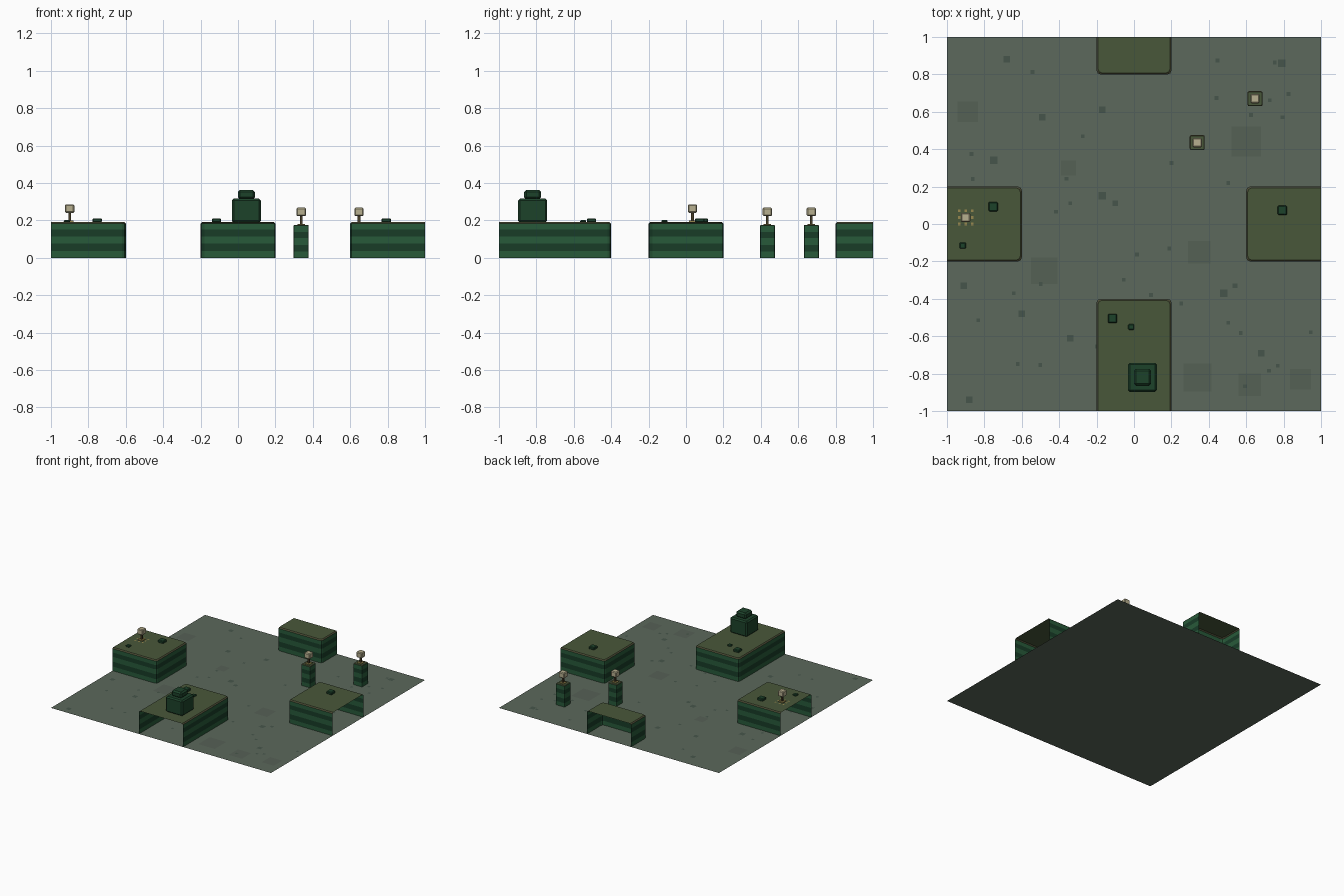
import bpy, bmesh, math, random
from mathutils import Matrix, Vector

if "Cube" in bpy.data.objects:
    bpy.data.objects.remove(bpy.data.objects["Cube"])

random.seed(4)


def material(name, r, g, b):
    # display colours (0-255) converted to linear
    m = bpy.data.materials.new(name)
    m.diffuse_color = [(c / 255) ** 2.2 for c in (r, g, b)] + [1]
    m.use_nodes = True
    m.node_tree.nodes["Principled BSDF"].inputs["Base Color"].default_value = m.diffuse_color
    return m


GROUND = material("stone_floor", 92, 104, 92)
PANEL = material("stone_panel", 86, 97, 86)
SPECK = material("stone_speck", 72, 86, 76)
DARK = material("dark_green", 30, 62, 44)
GREEN = material("mid_green", 44, 90, 60)
MOSS = material("moss_top", 74, 88, 60)
RIM = material("earth_rim", 80, 80, 58)
BLOCK = material("tower_green", 34, 68, 46)
CREAM = material("lamp_cream", 182, 174, 142)
BROWN = material("post_brown", 72, 62, 42)
GOLD = material("gold_trim", 150, 135, 80)


def make_object(name, bm, mats):
    me = bpy.data.meshes.new(name)
    bm.to_mesh(me)
    bm.free()
    for m in mats:
        me.materials.append(m)
    ob = bpy.data.objects.new(name, me)
    bpy.context.collection.objects.link(ob)
    return ob


def box(name, x, y, z0, z1, w, mat, bevel=0.0):
    bm = bmesh.new()
    bmesh.ops.create_cube(bm, size=1, matrix=Matrix.Translation((x, y, (z0 + z1) / 2))
                          @ Matrix.Diagonal((w, w, z1 - z0, 1)))
    if bevel:
        bmesh.ops.bevel(bm, geom=bm.edges[:], offset=bevel, segments=1, affect='EDGES')
    return make_object(name, bm, [mat])


def corner(cx, cy, r, start):
    return [(cx + r * math.cos(start + a * math.pi / 4), cy + r * math.sin(start + a * math.pi / 4))
            for a in range(3)]


def outline(hw, depth, r, inset, closed):
    # rectangle from y=0 to y=depth; open outlines keep the y=0 side on the tile border
    h, d = hw - inset, depth - inset
    far = corner(h - r, d - r, r, 0) + corner(-h + r, d - r, r, math.pi / 2)
    if closed:
        return far + corner(-h + r, inset + r, r, math.pi) + corner(h - r, inset + r, r, 1.5 * math.pi)
    return [(h, 0)] + far + [(-h, 0)]


def banded_block(name, hw, depth, height, r, frame, closed=False):
    # walls in coloured layers with a softened top edge and a mossy lid
    f = height / 0.19
    e = r * 0.4
    levels = [(0, 0), (0.035 * f, 0), (0.075 * f, 0), (0.115 * f, 0), (0.15 * f, 0),
              (height - e, 0), (height, e)]
    bands = [1, 0, 1, 0, 1, 2]
    bm = bmesh.new()
    rings = [[bm.verts.new(frame @ Vector((x, y, z))) for x, y in outline(hw, depth, r, i, closed)]
             for z, i in levels]
    for k, b in enumerate(bands):
        lo, hi = rings[k], rings[k + 1]
        n = len(lo)
        for j in range(n if closed else n - 1):
            q = (j + 1) % n
            bm.faces.new((lo[j], lo[q], hi[q], hi[j])).material_index = b
    bm.faces.new(rings[-1]).material_index = 3
    return make_object(name, bm, [DARK, GREEN, RIM, MOSS])


# Floor tile
bm = bmesh.new()
bmesh.ops.create_grid(bm, x_segments=1, y_segments=1, size=1)
make_object("floor", bm, [GROUND])


# Flat floor markings: large panels and scattered specks
def flat_squares(name, spots, z, mat):
    bm = bmesh.new()
    for x, y, s in spots:
        bmesh.ops.create_grid(bm, x_segments=1, y_segments=1, size=s / 2,
                              matrix=Matrix.Translation((x, y, z)))
    make_object(name, bm, [mat])


flat_squares("floor_panels", [(-0.89, 0.6, 0.11), (0.6, 0.44, 0.16), (-0.48, -0.25, 0.14),
                              (0.34, -0.82, 0.15), (0.62, -0.86, 0.12), (0.89, -0.83, 0.11),
                              (-0.35, 0.3, 0.08), (0.35, -0.15, 0.12)], 0.001, PANEL)
specks = [(-0.68, 0.88, 0.035), (-0.49, 0.57, 0.035), (-0.75, 0.34, 0.04), (-0.17, 0.61, 0.035),
          (-0.17, 0.15, 0.04), (-0.1, 0.11, 0.03), (0.79, 0.86, 0.04), (-0.91, -0.33, 0.035),
          (-0.6, -0.48, 0.035), (-0.34, -0.61, 0.035), (-0.88, -0.94, 0.035), (0.48, -0.37, 0.04),
          (0.68, -0.69, 0.035), (0.54, -0.33, 0.025)]
specks += [(random.uniform(-0.95, 0.95), random.uniform(-0.95, 0.95), 0.02) for _ in range(40)]
flat_squares("floor_specks", specks, 0.002, SPECK)

# Raised blocks around the border: turn about z and inward depth, open on the border side
for name, turn, depth in (("front_block", 0, 0.6), ("right_block", 90, 0.4),
                          ("back_block", 180, 0.2), ("left_block", 270, 0.4)):
    frame = Matrix.Rotation(math.radians(turn), 4, 'Z') @ Matrix.Translation((0, -1, 0))
    banded_block(name, 0.2, depth, 0.19, 0.02, frame)


# Lamps: thin post with a cube head
def lamp(name, x, y, z):
    box(name + "_base", x, y, z, z + 0.008, 0.04, GOLD)
    box(name + "_post", x, y, z, z + 0.06, 0.014, BROWN)
    box(name + "_head", x, y, z + 0.05, z + 0.096, 0.05, CREAM, 0.006)


# Two free-standing lamp pillars
for i, (x, y) in enumerate(((0.338, 0.435), (0.647, 0.67))):
    banded_block(f"pillar_{i}", 0.04, 0.08, 0.175, 0.008,
                 Matrix.Translation((x, y - 0.04, 0)), closed=True)
    lamp(f"pillar_lamp_{i}", x, y, 0.172)

# Lamp on the left block with gold studs around it
lamp("left_lamp", -0.9, 0.035, 0.19)
flat_squares("gold_studs", [(-0.9 + 0.035 * a, 0.035 + 0.035 * b, 0.014)
                            for a in (-1, 0, 1) for b in (-1, 0, 1) if a or b], 0.191, GOLD)

# Stepped tower on the front block
box("tower_base", 0.045, -0.82, 0.188, 0.316, 0.155, BLOCK, 0.01)
box("tower_top", 0.045, -0.82, 0.312, 0.363, 0.092, BLOCK, 0.012)

# Small stones lying on the blocks
for i, (x, y, w, h) in enumerate(((-0.115, -0.505, 0.05, 0.021), (-0.015, -0.55, 0.032, 0.012),
                                  (-0.753, 0.093, 0.05, 0.021), (-0.915, -0.115, 0.034, 0.012),
                                  (0.793, 0.073, 0.05, 0.021))):
    box(f"stone_{i}", x, y, 0.188, 0.19 + h, w, BLOCK, 0.005)
